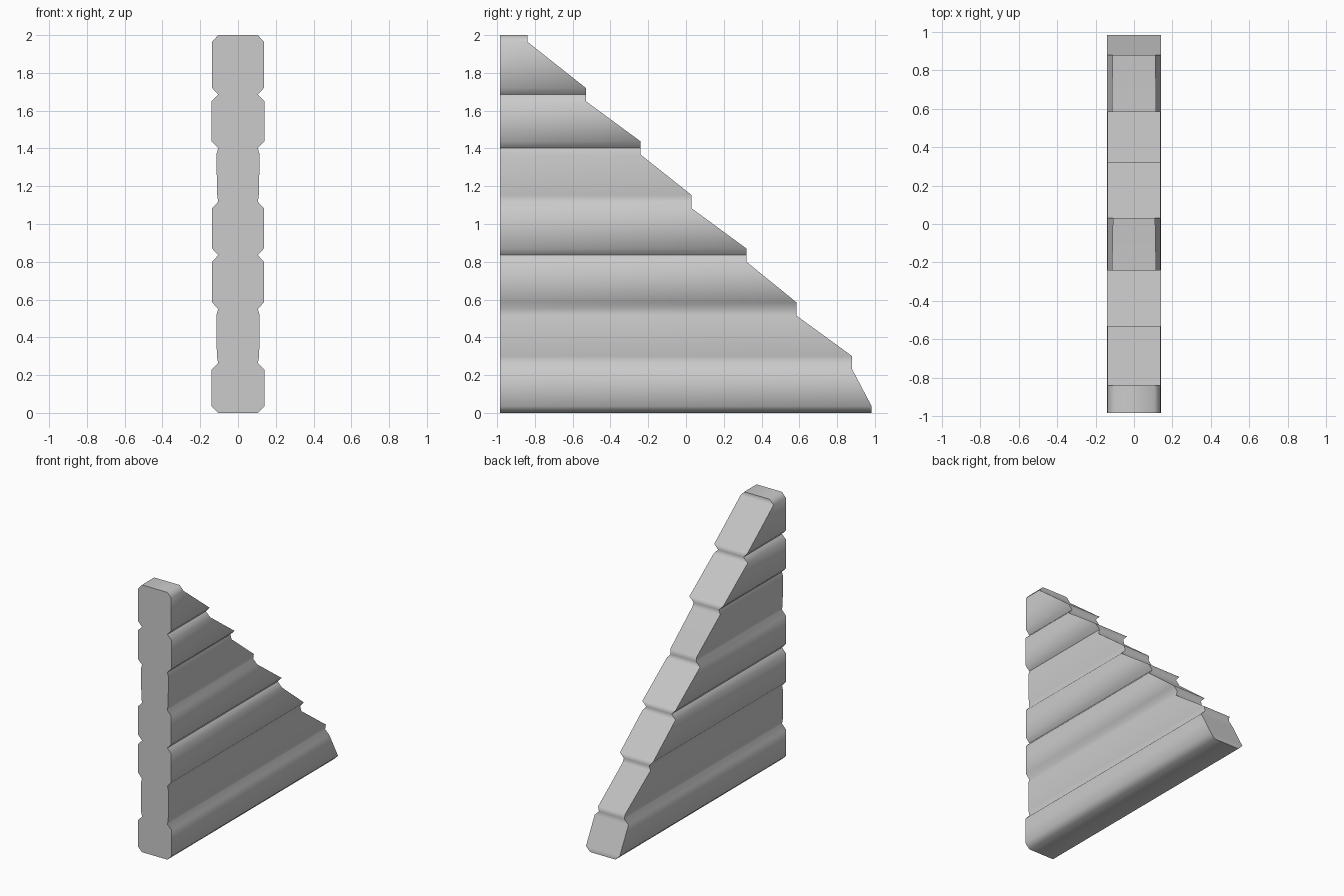
import bpy, bmesh, math

if "Cube" in bpy.data.objects:
    bpy.data.objects.remove(bpy.data.objects["Cube"])

FRONT = -0.985
GROOVE = 0.105   # half width at the bottom of each groove
BEVEL = 0.035

# Each plank: bottom z, top z, half width low, half width high, back y low, back y high
planks = [
    (0.0,   0.265, 0.14,  0.14,  0.983, 0.88),
    (0.265, 0.55,  0.112, 0.115, 0.88,  0.585),
    (0.55,  0.835, 0.137, 0.137, 0.585, 0.32),
    (0.835, 1.118, 0.137, 0.137, 0.32,  0.03),
    (1.118, 1.402, 0.110, 0.115, 0.03,  -0.24),
    (1.402, 1.685, 0.14,  0.14,  -0.24, -0.53),
    (1.685, 2.0,   0.137, 0.137, -0.53, -0.84),
]

# Horizontal outline levels, with a bevel at the bottom and top of every plank
levels = []
for z0, z1, w0, w1, y0, y1 in planks:
    levels += [(z0, GROOVE, y0), (z0 + BEVEL, w0, y0), (z1 - BEVEL, w1, y1)]
levels.append((2.0, GROOVE, -0.84))

# Stack the levels into one closed stepped wall
bm = bmesh.new()
rings = [[bm.verts.new(p) for p in ((-w, FRONT, z), (w, FRONT, z), (w, y, z), (-w, y, z))]
         for z, w, y in levels]
for a, b in zip(rings, rings[1:]):
    for i in range(4):
        j = (i + 1) % 4
        bm.faces.new((a[i], a[j], b[j], b[i]))
bm.faces.new(rings[0][::-1])
bm.faces.new(rings[-1])
bmesh.ops.recalc_face_normals(bm, faces=bm.faces)

mesh = bpy.data.meshes.new("plank_gable_wall")
bm.to_mesh(mesh)
bm.free()
wall = bpy.data.objects.new("plank_gable_wall", mesh)
bpy.context.collection.objects.link(wall)

# Soft plank bevels, crisp ends
bpy.context.view_layer.objects.active = wall
wall.select_set(True)
bpy.ops.object.shade_smooth_by_angle(angle=math.radians(60))
